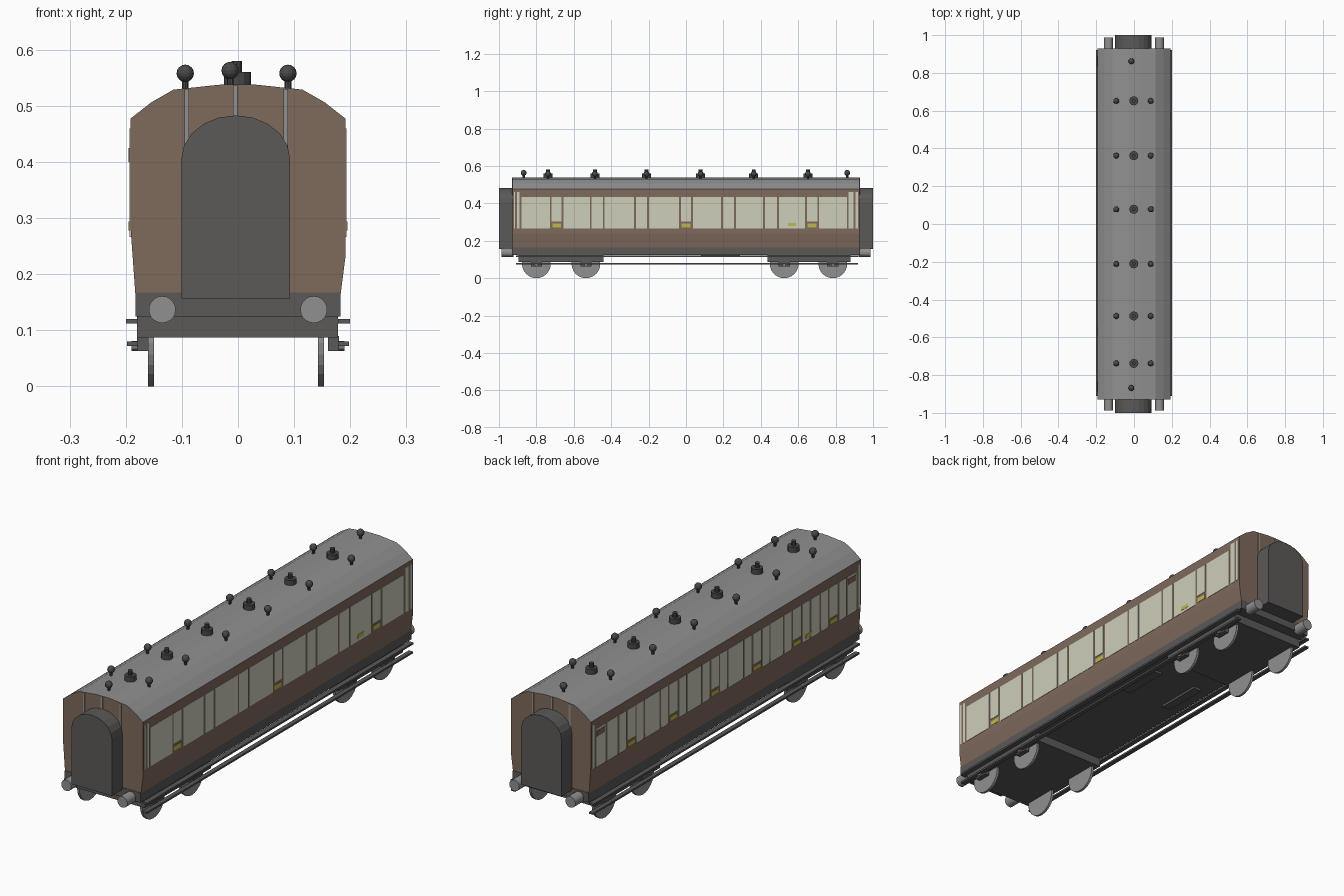
import bpy, bmesh, math
from mathutils import Matrix, Vector

if "Cube" in bpy.data.objects:
    bpy.data.objects.remove(bpy.data.objects["Cube"])


def mat(name, r, g, b):
    m = bpy.data.materials.new(name)
    m.diffuse_color = (r, g, b, 1)
    m.use_nodes = True
    m.node_tree.nodes["Principled BSDF"].inputs["Base Color"].default_value = m.diffuse_color
    return m


BROWN = mat("brown paint", 0.21, 0.143, 0.105)
CREAM = mat("cream paint", 0.62, 0.62, 0.50)
ROOF = mat("roof grey", 0.28, 0.28, 0.28)
DARK = mat("dark grey", 0.105, 0.10, 0.097)
FITTING = mat("fitting grey", 0.065, 0.065, 0.065)
YELLOW = mat("yellow label", 0.52, 0.47, 0.08)
STEEL = mat("steel grey", 0.28, 0.28, 0.28)


def finish(name, bm, *mats):
    bmesh.ops.recalc_face_normals(bm, faces=bm.faces)
    me = bpy.data.meshes.new(name)
    bm.to_mesh(me)
    bm.free()
    for m in mats:
        me.materials.append(m)
    ob = bpy.data.objects.new(name, me)
    bpy.context.collection.objects.link(ob)
    return ob


def add_box(bm, x, y, z):
    """Box from (min, max) ranges."""
    c = [(a + b) / 2 for a, b in (x, y, z)]
    s = [abs(b - a) for a, b in (x, y, z)]
    bmesh.ops.create_cube(bm, size=1, matrix=Matrix.Translation(c) @ Matrix.Diagonal((*s, 1)))


def add_cyl(bm, centre, r, depth, axis='Z', seg=16):
    rot = {'X': Matrix.Rotation(math.pi / 2, 4, 'Y'),
           'Y': Matrix.Rotation(math.pi / 2, 4, 'X'), 'Z': Matrix()}[axis]
    bmesh.ops.create_cone(bm, cap_ends=True, segments=seg, radius1=r, radius2=r,
                          depth=depth, matrix=Matrix.Translation(centre) @ rot)


def add_ball(bm, centre, r):
    bmesh.ops.create_uvsphere(bm, u_segments=12, v_segments=8, radius=r,
                              matrix=Matrix.Translation(centre))


def boxes(name, m, items):
    bm = bmesh.new()
    for it in items:
        add_box(bm, *it)
    return finish(name, bm, m)


def prism(bm, pts, y0, y1):
    """Extrude an x/z outline along y."""
    f = bm.faces.new([bm.verts.new((x, y0, z)) for x, z in pts])
    new = bmesh.ops.extrude_face_region(bm, geom=[f])['geom']
    bmesh.ops.translate(bm, vec=(0, y1 - y0, 0),
                        verts=[v for v in new if isinstance(v, bmesh.types.BMVert)])


# Body shell: roof faces coloured by height and direction
profile = [(-0.183, 0.165), (0.183, 0.165), (0.192, 0.235), (0.192, 0.477),
           (0.155, 0.506), (0.115, 0.529), (0.03, 0.538), (-0.03, 0.538),
           (-0.115, 0.529), (-0.155, 0.506), (-0.192, 0.477), (-0.192, 0.29)]
bm = bmesh.new()
prism(bm, profile, -0.928, 0.928)
bmesh.ops.recalc_face_normals(bm, faces=bm.faces)
for f in bm.faces:
    if f.normal.z > 0.1:
        f.material_index = 1
finish("carriage_body", bm, BROWN, ROOF)

# Underframe, bogie slabs and centre equipment
boxes("underframe", DARK, [((-0.183, 0.183), (-0.93, 0.93), (0.125, 0.167))])
boxes("bogie_frames", DARK, [((-0.18, 0.178), (-0.895, -0.44), (0.087, 0.126)),
                             ((-0.18, 0.178), (0.435, 0.88), (0.087, 0.126))])
boxes("underfloor_boxes", DARK, [((s * 0.09, s * 0.13), (0.08, 0.29), (0.115, 0.126))
                                 for s in (-1, 1)])

# Wheels and axle boxes
AXLES = (-0.80, -0.535, 0.525, 0.785)
bm = bmesh.new()
for y in AXLES:
    for x in (-0.155, 0.148):
        add_cyl(bm, (x, y, 0.077), 0.077, 0.011, 'X', 24)
finish("wheels", bm, STEEL)
boxes("axle_boxes", DARK, [((s * 0.16, s * 0.18), (y - 0.03, y + 0.03), (0.063, 0.09))
                           for y in AXLES for s in (-1, 1)])
bm = bmesh.new()
for y in AXLES:
    for s in (-1, 1):
        add_cyl(bm, (s * 0.184, y, 0.072), 0.009, 0.012, 'X', 10)
finish("axle_caps", bm, STEEL)

# Long footboards on both sides
boxes("footboards", DARK, [(r, (-0.91, 0.92), z) for s in (-1, 1) for r, z in
                           (((s * 0.178, s * 0.20), (0.112, 0.12)),
                            ((s * 0.178, s * 0.198), (0.072, 0.08)))])

# Ends: gangway connections, buffers and vertical ribs
bm = bmesh.new()
arch = [(-0.004 + 0.097 * math.cos(math.pi * i / 10), 0.405 + 0.078 * math.sin(math.pi * i / 10))
        for i in range(11)]
for s in (-1, 1):
    prism(bm, [(-0.101, 0.157), (0.093, 0.157)] + arch, s * 0.92, s * 1.0)
finish("gangways", bm, DARK)
bm = bmesh.new()
for s in (-1, 1):
    for x in (-0.135, 0.135):
        add_cyl(bm, (x, s * 0.955, 0.137), 0.024, 0.065, 'Y', 20)
finish("buffers", bm, STEEL)
boxes("end_ribs", STEEL, [((x - 0.004, x + 0.004), (s * 0.92, s * 0.931), (0.16, top))
                          for s in (-1, 1)
                          for x, top in ((-0.091, 0.53), (-0.005, 0.537), (0.085, 0.53))])

# Roof ventilators and lamps
ROWS = (-0.738, -0.487, -0.211, 0.078, 0.362, 0.652)
bm = bmesh.new()
for y in ROWS:
    add_cyl(bm, (-0.001, y, 0.548), 0.024, 0.024, seg=12)
    add_cyl(bm, (-0.002, y, 0.568), 0.010, 0.024, seg=10)
finish("roof_ventilators", bm, FITTING)
bm = bmesh.new()
spots = [(x, y, 0.558) for y in ROWS for x in (-0.094, 0.089)]
spots += [(-0.014, y, 0.563) for y in (-0.868, 0.862)]
for x, y, z in spots:
    add_ball(bm, (x, y, z), 0.0155)
    add_cyl(bm, (x, y, z - 0.021), 0.006, 0.026, seg=8)
finish("roof_lamps", bm, FITTING)


def side_panels(name, s, dividers, doors):
    """Thin cream plates between brown uprights; doors get a label and a bar."""
    cream, yellow = [], []
    x = (s * 0.1895, s * 0.1935)
    for a, b in zip(dividers, dividers[1:]):
        mid = (a + b) / 2
        span = (a + 0.005, b - 0.005)
        door = any(abs(mid - d) < 0.01 for d in doors)
        top = 0.46 if abs(mid) > 0.87 else 0.435
        cream.append((x, span, (0.303 if door else 0.266, top)))
        if door:
            yellow.append((x, (a + 0.008, b - 0.008), (0.271, 0.291)))
    # loose label low on one panel
    yellow.append(((s * 0.19, s * 0.195), (s * 0.567 - 0.022, s * 0.567 + 0.022), (0.278, 0.294)))
    boxes(name + "_cream_panels", CREAM, cream)
    boxes(name + "_yellow_labels", YELLOW, yellow)


# Corridor side
side_panels("right", 1,
            [-.925, -.908, -.884, -.723, -.66, -.509, -.44, -.273, -.204, -.032, .032,
             .192, .262, .417, .492, .642, .707, .865, .9, .925],
            [-0.69, 0, 0.675])

# Compartment side: a door with a window each side, per compartment
edges = [-0.925, -0.9, 0.825, 0.9, 0.925]
for c in ROWS:
    edges += [c - 0.09, c - 0.032, c + 0.032, c + 0.09]
side_panels("left", -1, sorted(edges), ROWS)
boxes("left_end_vents", BROWN, [((-0.195, -0.19), (y - 0.028, y + 0.028), (0.40, 0.425))
                                for y in (-0.862, 0.862)])
